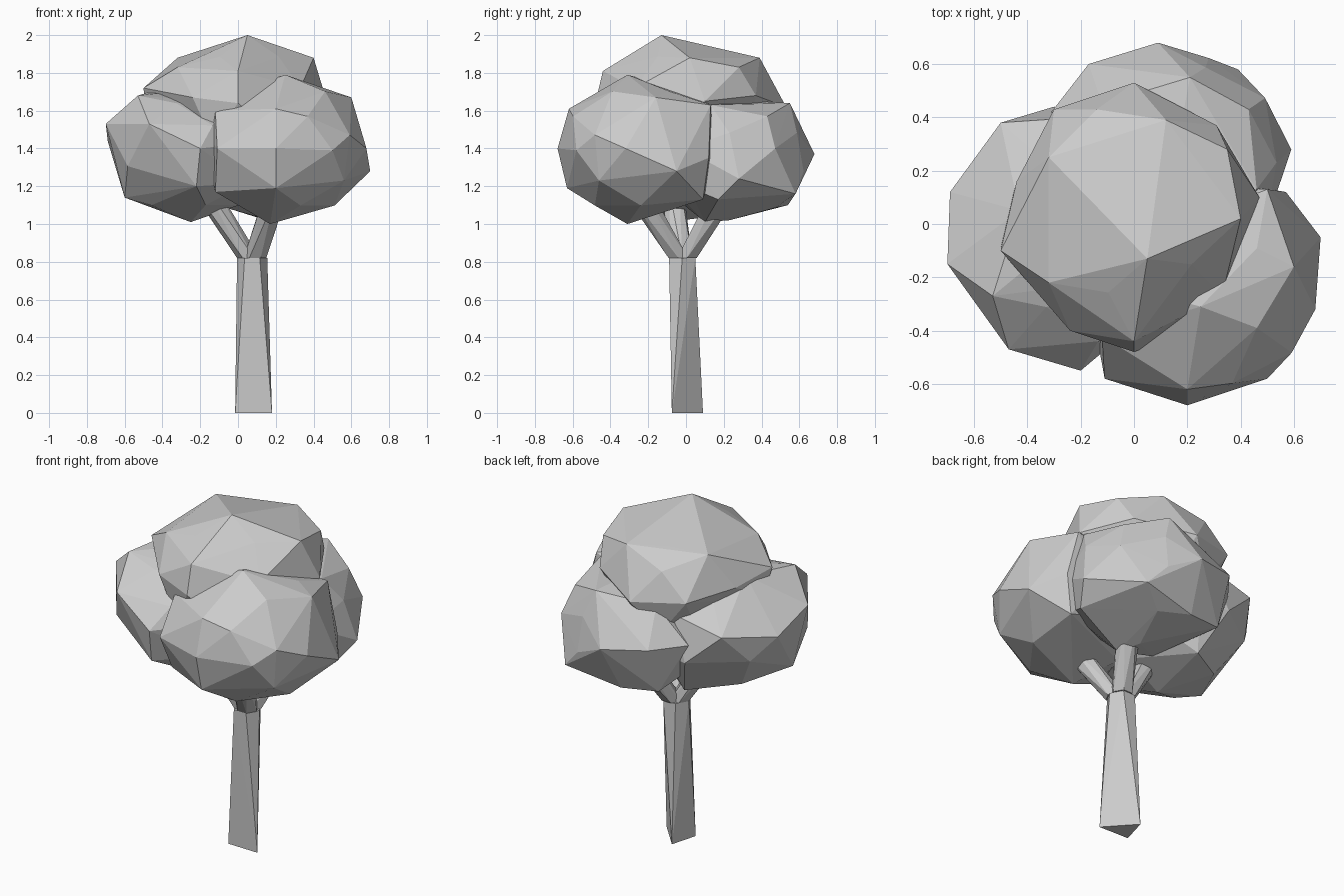
import bpy, bmesh, math
from mathutils import Vector


def hull_object(name, points):
    """Flat-faced convex solid around a set of points."""
    bm = bmesh.new()
    for p in points:
        bm.verts.new(p)
    res = bmesh.ops.convex_hull(bm, input=bm.verts[:])
    junk = {g for g in res["geom_interior"] if isinstance(g, bmesh.types.BMVert)}
    bmesh.ops.delete(bm, geom=[v for v in bm.verts if v in junk or not v.link_faces],
                     context='VERTS')
    bmesh.ops.recalc_face_normals(bm, faces=bm.faces)
    mesh = bpy.data.meshes.new(name)
    bm.to_mesh(mesh)
    bm.free()
    ob = bpy.data.objects.new(name, mesh)
    bpy.context.collection.objects.link(ob)
    return ob


def sphere_points():
    """32 even directions: icosahedron corners and face centres."""
    bm = bmesh.new()
    bmesh.ops.create_icosphere(bm, subdivisions=1, radius=1)
    pts = [v.co.normalized() for v in bm.verts]
    pts += [f.calc_center_median().normalized() for f in bm.faces]
    bm.free()
    return pts


def leaf_clump(name, centre, radii, pulls):
    """Coarse ball whose nearest corners are pulled to chosen points."""
    c = Vector(centre)
    pts = [c + Vector(a * b for a, b in zip(p, radii)) for p in sphere_points()]
    moved = []
    for target in map(Vector, pulls):
        i = min(range(len(pts)), key=lambda k: (pts[k] - target).length)
        pts.pop(i)
        moved.append(target)
    hull_object(name, pts + moved)


def ring(centre, axis, radius, sides):
    q = Vector(axis).to_track_quat('Z', 'Y')
    angles = [math.tau * i / sides for i in range(sides)]
    return [Vector(centre) + q @ Vector((radius * math.cos(a), radius * math.sin(a), 0))
            for a in angles]


# Leaf clumps
leaf_clump("front_leaves", (0.25, -0.24, 1.40), (0.43, 0.42, 0.38), [
    (0.25, -0.31, 1.79), (0.20, -0.68, 1.40), (0.60, -0.16, 1.67),
    (0.68, -0.32, 1.40), (0.70, -0.05, 1.28), (0.50, -0.58, 1.39),
    (0.52, 0.09, 1.13), (0.17, -0.31, 1.00), (-0.11, -0.58, 1.40),
    (0.20, -0.63, 1.19), (0.20, -0.62, 1.61), (0.50, 0.13, 1.63),
    (-0.12, -0.45, 1.17), (-0.12, -0.42, 1.60), (0.57, 0.12, 1.35)])
leaf_clump("left_leaves", (-0.25, -0.04, 1.37), (0.42, 0.47, 0.34), [
    (-0.70, -0.15, 1.53), (-0.69, 0.12, 1.44), (-0.47, -0.47, 1.53),
    (-0.20, -0.55, 1.40), (-0.60, -0.15, 1.14), (-0.25, -0.10, 1.01),
    (-0.53, -0.27, 1.68), (-0.50, 0.38, 1.48), (-0.22, -0.50, 1.20),
    (-0.30, 0.44, 1.30), (-0.20, 0.30, 1.06), (-0.43, 0.05, 1.71),
    (-0.20, 0.40, 1.55)])
leaf_clump("back_leaves", (0.15, 0.23, 1.34), (0.43, 0.42, 0.32), [
    (0.09, 0.68, 1.37), (-0.17, 0.60, 1.40), (0.39, 0.58, 1.16),
    (0.59, 0.28, 1.24), (0.21, 0.55, 1.64), (0.43, 0.43, 1.57),
    (0.05, 0.54, 1.10), (0.20, 0.10, 1.01), (-0.31, 0.42, 1.40),
    (-0.17, 0.50, 1.12), (0.46, 0.13, 1.63), (0.52, 0.17, 1.13),
    (-0.12, 0.45, 1.60)])
leaf_clump("top_leaves", (-0.01, 0.02, 1.60), (0.46, 0.48, 0.36), [
    (0.05, -0.13, 2.00), (-0.32, 0.25, 1.88), (0.40, 0.02, 1.88),
    (0.12, 0.39, 1.88), (0.00, 0.53, 1.62), (0.00, -0.44, 1.81),
    (-0.50, -0.10, 1.72), (0.47, 0.10, 1.65), (-0.32, -0.22, 1.83),
    (-0.14, 0.43, 1.80), (0.35, 0.28, 1.83), (-0.30, 0.43, 1.65),
    (-0.44, 0.16, 1.68), (0.31, 0.37, 1.68), (0.33, -0.27, 1.72),
    (0.00, -0.48, 1.64), (-0.24, -0.40, 1.67), (-0.49, -0.03, 1.58)])

# Trunk: triangular foot blending into a six-sided top
foot = [(-0.015, -0.07, 0), (0.18, -0.075, 0), (0.03, 0.09, 0)]
hull_object("trunk", foot + ring((0.075, -0.02, 0.82), (0, 0, 1), 0.08, 6))

# Three branches fanning from the trunk rim into the clumps
for name, start, end in [
        ("left_branch", (0.055, -0.02, 0.82), (-0.20, -0.08, 1.22)),
        ("front_branch", (0.09, -0.04, 0.82), (0.20, -0.25, 1.16)),
        ("back_branch", (0.09, 0.005, 0.82), (0.20, 0.20, 1.16))]:
    axis = Vector(end) - Vector(start)
    hull_object(name, ring(start, (0, 0, 1), 0.06, 6) + ring(end, axis, 0.065, 6))
